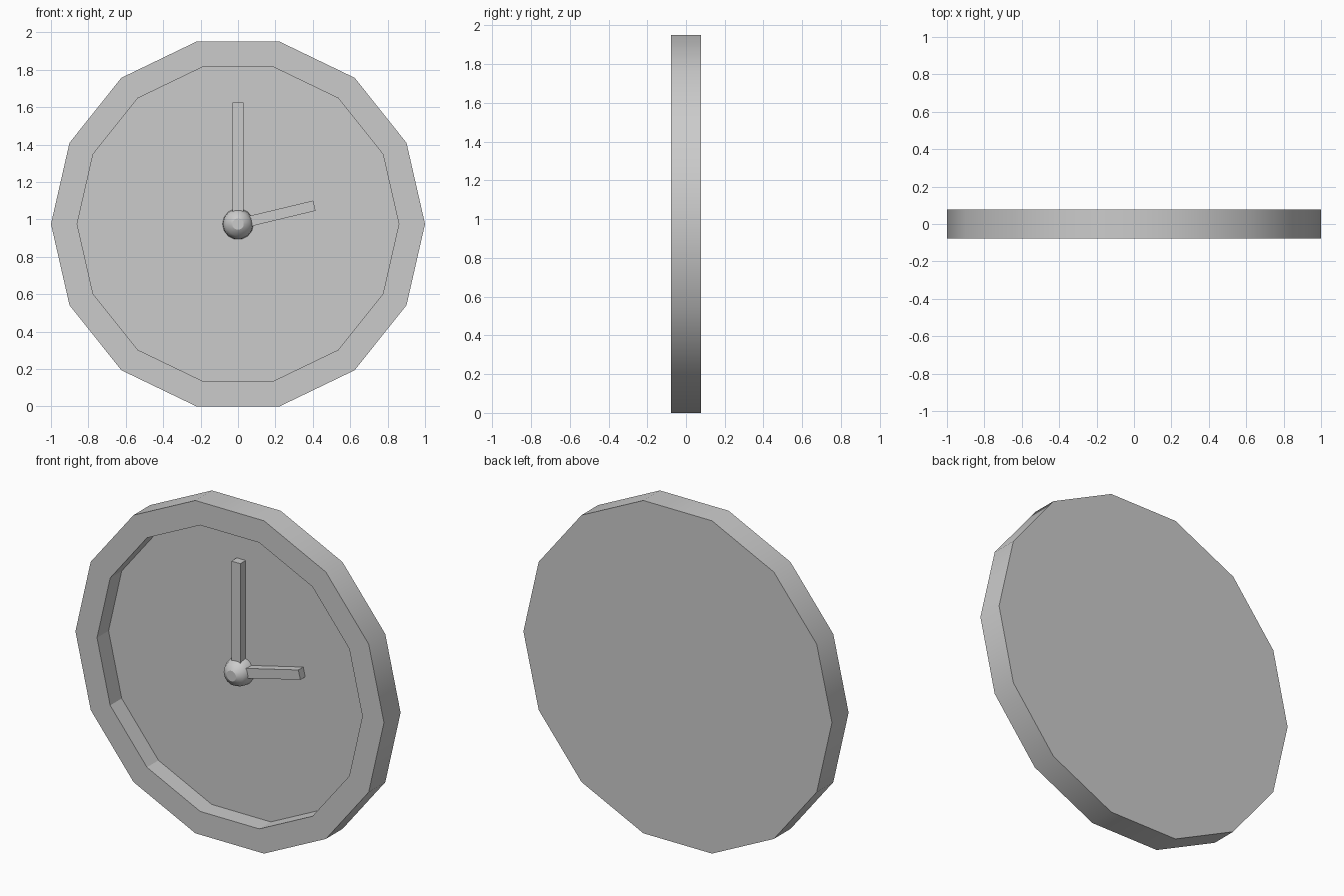
import bpy, bmesh, math
from mathutils import Matrix

if "Cube" in bpy.data.objects:
    bpy.data.objects.remove(bpy.data.objects["Cube"])

CZ = math.cos(math.pi / 14)   # centre height: flat edge rests on the ground
FLOOR = 0.03                  # y of the recessed dial


def finish(name, bm):
    bmesh.ops.recalc_face_normals(bm, faces=bm.faces)
    me = bpy.data.meshes.new(name)
    bm.to_mesh(me)
    bm.free()
    ob = bpy.data.objects.new(name, me)
    ob.location = (0, 0, CZ)
    bpy.context.collection.objects.link(ob)
    return ob


def lathe(name, profile, smooth_bands, sides=14):
    """Stack rings of (radius, y), capped at both ends."""
    bm = bmesh.new()
    step = 2 * math.pi / sides
    rings = [[bm.verts.new((r * math.cos(i * step), y, r * math.sin(i * step)))
              for i in range(sides)] for r, y in profile]
    for b, (lo, hi) in enumerate(zip(rings, rings[1:])):
        for i in range(sides):
            j = (i + 1) % sides
            f = bm.faces.new((lo[i], lo[j], hi[j], hi[i]))
            f.smooth = b in smooth_bands
    bm.faces.new(rings[0])
    bm.faces.new(rings[-1])
    for e in bm.edges:
        if len(e.link_faces) == 2 and e.calc_face_angle(0) > math.radians(50):
            e.smooth = False
    return finish(name, bm)


def hand(name, length, width, y0, y1, angle):
    """Flat bar from the centre outwards; angle measured up from +x."""
    bm = bmesh.new()
    bmesh.ops.create_cube(bm, size=1, matrix=(
        Matrix.Rotation(-angle, 4, 'Y')
        @ Matrix.Translation((length / 2, (y0 + y1) / 2, 0))
        @ Matrix.Diagonal((length, y1 - y0, width, 1))))
    return finish(name, bm)


# Case: back, outer wall, front rim, inner wall, dial
lathe("clock_case", [(1, 0.077), (1, -0.077), (0.86, -0.077), (0.86, FLOOR)], {0})

# Hands
hand("minute_hand", 0.65, 0.058, -0.02, FLOOR, math.pi / 2)
hand("hour_hand", 0.42, 0.056, -0.015, FLOOR, math.radians(13.5))

# Centre hub: bevelled knob
lathe("hub", [(0.083, FLOOR), (0.08, -0.005), (0.063, -0.043), (0.031, -0.062)], {0, 1, 2})
